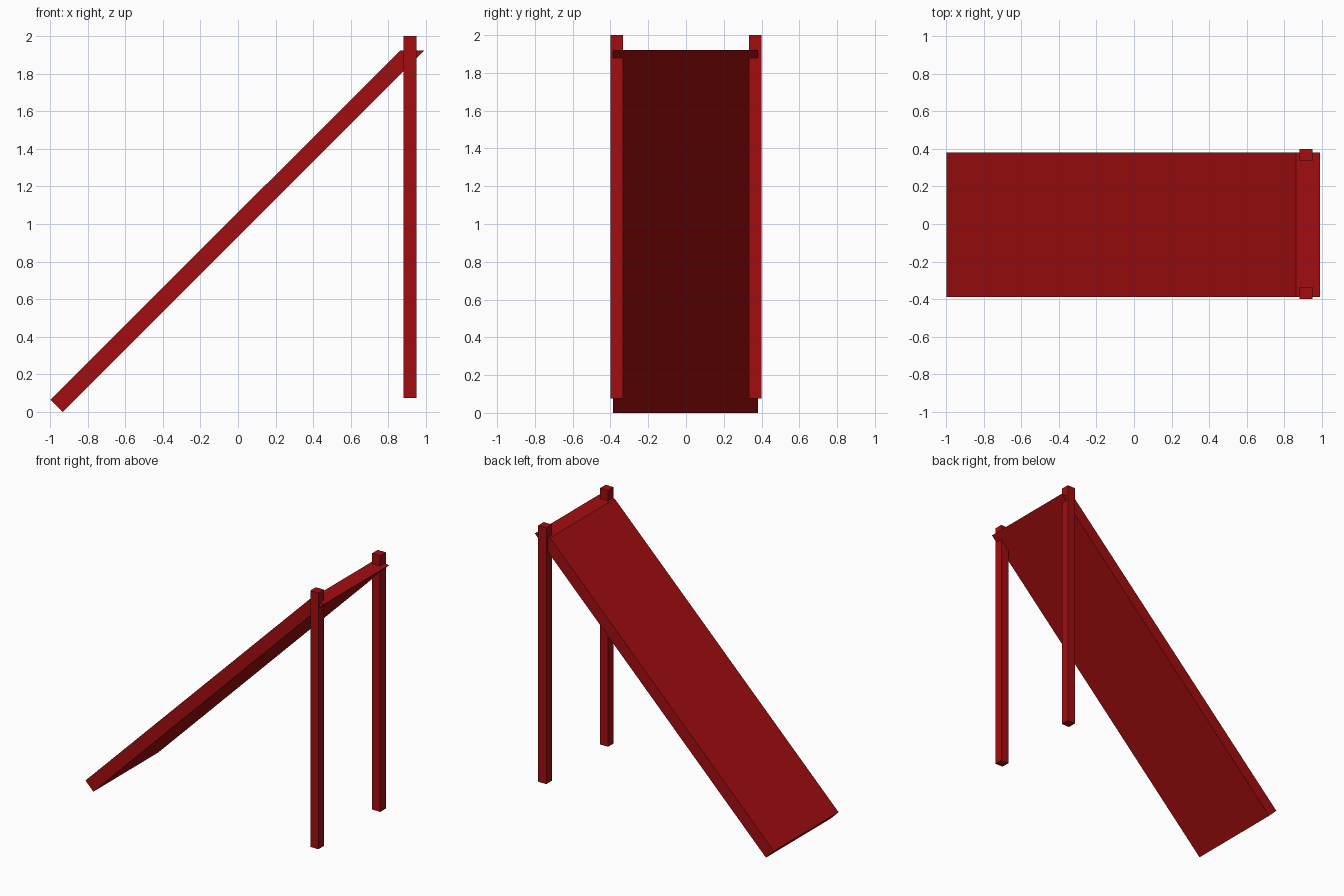
import bpy
import bmesh
from mathutils import Vector

cube = bpy.data.objects.get("Cube")
if cube:
    bpy.data.objects.remove(cube, do_unlink=True)

# Single red paint
red = bpy.data.materials.new("red_paint")
red.use_nodes = True
colour = (0.36, 0.004, 0.005, 1.0)
red.diffuse_color = colour
red.node_tree.nodes["Principled BSDF"].inputs["Base Color"].default_value = colour


def extrude_profile(name, profile, y_min, y_max):
    """Make a flat-faced solid from an x-z profile swept along y."""
    bm = bmesh.new()
    face = bm.faces.new([bm.verts.new((x, y_min, z)) for x, z in profile])
    swept = bmesh.ops.extrude_face_region(bm, geom=[face])["geom"]
    verts = [g for g in swept if isinstance(g, bmesh.types.BMVert)]
    bmesh.ops.translate(bm, verts=verts, vec=Vector((0, y_max - y_min, 0)))
    bmesh.ops.recalc_face_normals(bm, faces=bm.faces)
    mesh = bpy.data.meshes.new(name)
    bm.to_mesh(mesh)
    bm.free()
    mesh.materials.append(red)
    obj = bpy.data.objects.new(name, mesh)
    bpy.context.collection.objects.link(obj)
    return obj


# Sloping board: square foot, top end cut level
extrude_profile("ramp_board",
                [(-0.997, 0.066), (-0.931, 0), (0.99, 1.922), (0.862, 1.922)],
                -0.387, 0.381)

# Pair of upright posts through the upper end of the board
post = [(0.881, 0.075), (0.948, 0.075), (0.948, 2), (0.881, 2)]
for name, y in (("right_post", -0.367), ("left_post", 0.367)):
    extrude_profile(name, post, y - 0.033, y + 0.033)
